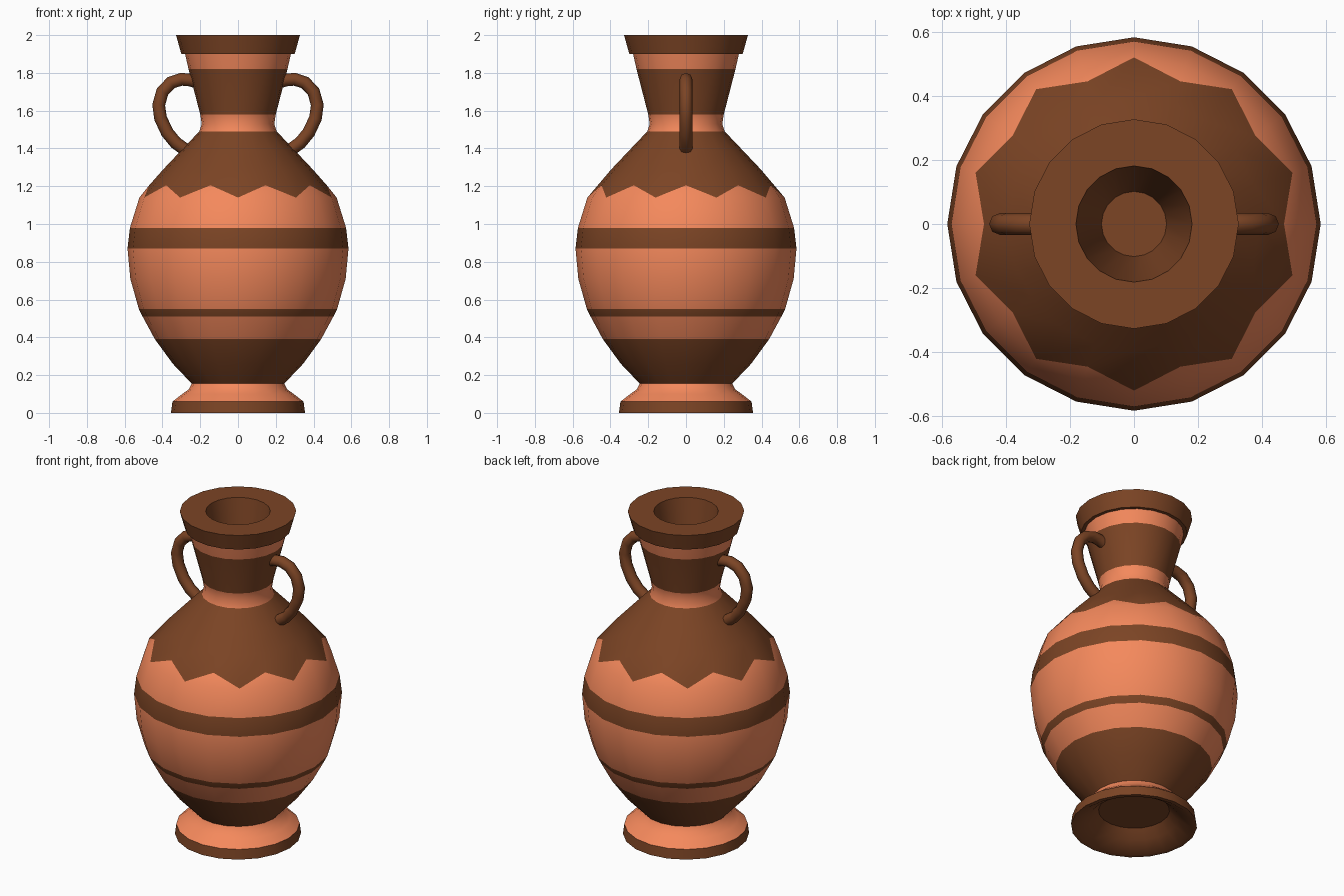
import bpy, bmesh, math

if "Cube" in bpy.data.objects:
    bpy.data.objects.remove(bpy.data.objects["Cube"])

SIDES = 20


def material(name, color):
    m = bpy.data.materials.new(name)
    m.diffuse_color = color
    m.use_nodes = True
    m.node_tree.nodes["Principled BSDF"].inputs["Base Color"].default_value = m.diffuse_color
    return m


brown = material("brown_glaze", (0.20, 0.058, 0.018, 1))
clay = material("orange_clay", (0.91, 0.25, 0.107, 1))


def smooth(obj, angle):
    bpy.ops.object.select_all(action='DESELECT')
    obj.select_set(True)
    bpy.context.view_layer.objects.active = obj
    bpy.ops.object.shade_smooth_by_angle(angle=math.radians(angle))


def lathe(name, rows, angle=35):
    """Rows of (radius, z, colour of the band above); a row may hold an
    (even, odd) pair of points instead. Radius 0 closes the surface."""
    bm = bmesh.new()
    rings = []
    for r, z, _ in rows:
        ring = []
        for i in range(SIDES):
            a = 2 * math.pi * i / SIDES
            ri = r[i % 2] if isinstance(r, tuple) else r
            zi = z[i % 2] if isinstance(z, tuple) else z
            ring.append(bm.verts.new((ri * math.cos(a), ri * math.sin(a), zi)))
        rings.append(ring)
    for k in range(len(rows) - 1):
        a, b = rings[k], rings[k + 1]
        for i in range(SIDES):
            j = (i + 1) % SIDES
            f = bm.faces.new((a[i], a[j], b[j], b[i]))
            f.material_index = rows[k][2]
    bmesh.ops.remove_doubles(bm, verts=bm.verts, dist=0.0005)
    me = bpy.data.meshes.new(name)
    bm.to_mesh(me)
    bm.free()
    me.materials.append(brown)
    me.materials.append(clay)
    obj = bpy.data.objects.new(name, me)
    bpy.context.collection.objects.link(obj)
    smooth(obj, angle)
    return obj


B, C = 0, 1

# Foot with a hollow underside
lathe("foot", [(0, 0.10, B), (0.20, 0.10, B), (0.25, 0.05, B), (0.33, 0, B),
               (0.355, 0, B), (0.347, 0.06, C), (0.295, 0.10, C),
               (0.26, 0.125, C), (0.245, 0.155, C)])

# Belly with painted bands and a zigzag shoulder edge
lathe("belly", [(0.24, 0.15, B), (0.345, 0.26, B), (0.44, 0.39, C),
                (0.505, 0.51, B), (0.525, 0.55, C), (0.57, 0.71, C),
                (0.585, 0.87, B), (0.572, 0.98, C), (0.522, 1.14, C),
                ((0.47, 0.522), (1.205, 1.14), B), (0.395, 1.29, B),
                (0.305, 1.385, B), (0.205, 1.49, B)])

# Neck with its clay collar
lathe("neck", [(0.205, 1.49, C), (0.192, 1.53, C), (0.20, 1.58, B),
               (0.262, 1.82, C), (0.28, 1.90, C)])

# Lip and the mouth tapering inwards
lathe("lip", [(0.27, 1.90, B), (0.30, 1.90, B), (0.328, 2.0, B),
              (0.182, 2.0, B), (0.102, 1.52, B), (0, 1.52, B)])


# Handles: round tube along a loop
def handle(name, side):
    path = [(0.20, 1.745), (0.25, 1.762), (0.30, 1.766), (0.355, 1.748),
            (0.40, 1.70), (0.42, 1.63), (0.41, 1.56), (0.375, 1.485),
            (0.33, 1.43), (0.27, 1.387)]
    cu = bpy.data.curves.new(name, 'CURVE')
    cu.dimensions = '3D'
    cu.bevel_depth = 0.034
    cu.bevel_resolution = 2
    cu.use_fill_caps = True
    sp = cu.splines.new('POLY')
    sp.points.add(len(path) - 1)
    for p, (x, z) in zip(sp.points, path):
        p.co = (side * x, 0, z, 1)
    cu.materials.append(brown)
    obj = bpy.data.objects.new(name, cu)
    bpy.context.collection.objects.link(obj)
    bpy.ops.object.select_all(action='DESELECT')
    obj.select_set(True)
    bpy.context.view_layer.objects.active = obj
    bpy.ops.object.convert(target='MESH')
    smooth(bpy.context.view_layer.objects.active, 60)


handle("right_handle", 1)
handle("left_handle", -1)
